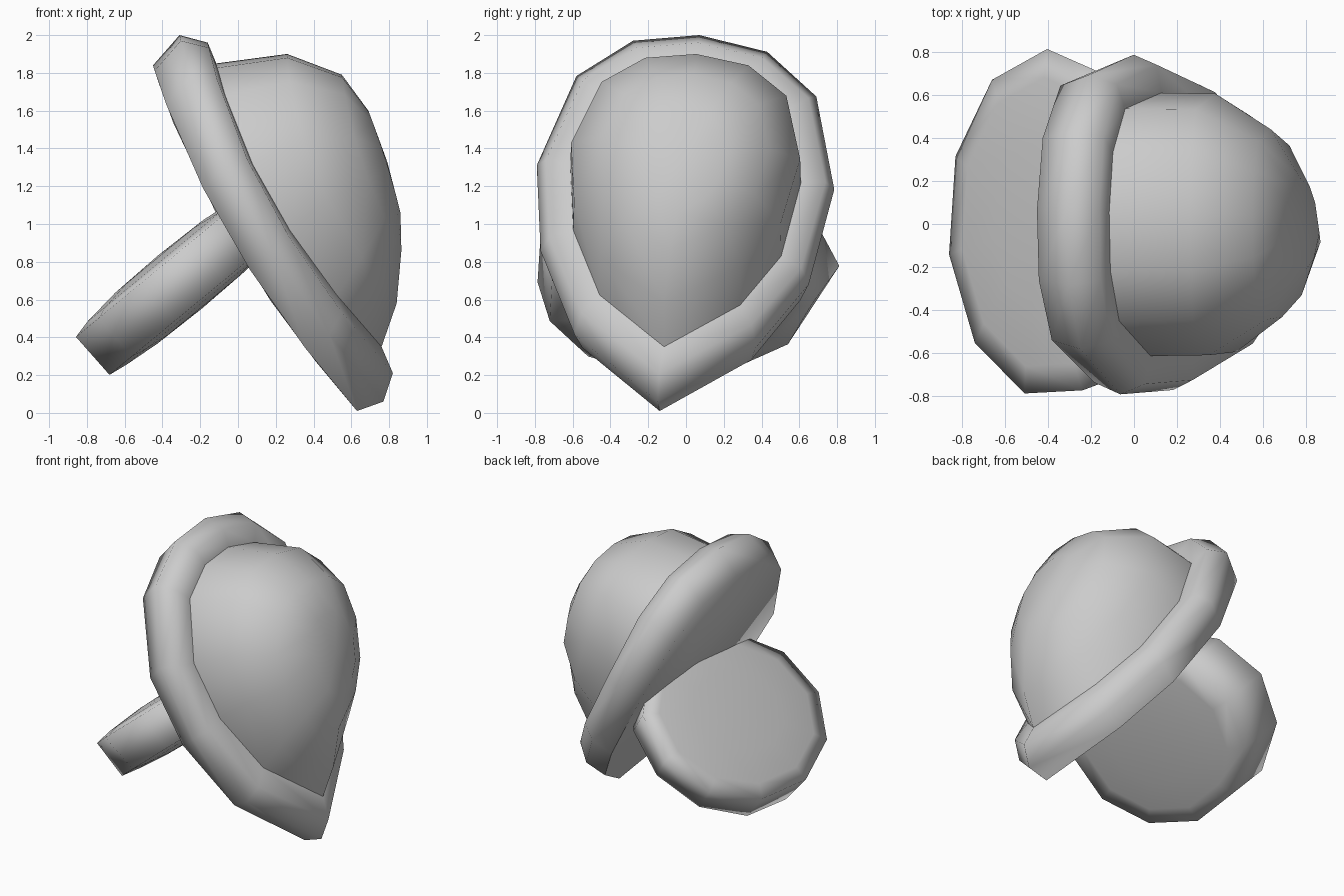
import bpy, bmesh, math
from mathutils import Vector

if "Cube" in bpy.data.objects:
    bpy.data.objects.remove(bpy.data.objects["Cube"])


def loft(name, rings, start=None, end=None, angle=40):
    """Skin closed rings of points; close the ends with centre points."""
    bm = bmesh.new()
    vr = [[bm.verts.new(p) for p in r] for r in rings]
    n = len(vr[0])
    for a, b in zip(vr, vr[1:]):
        for i in range(n):
            j = (i + 1) % n
            bm.faces.new((a[i], a[j], b[j], b[i]))
    for centre, r in ((start, vr[0]), (end, vr[-1])):
        if centre:
            c = bm.verts.new(centre)
            for i in range(n):
                bm.faces.new((r[i], r[(i + 1) % n], c))
    bmesh.ops.recalc_face_normals(bm, faces=bm.faces)
    me = bpy.data.meshes.new(name)
    bm.to_mesh(me)
    bm.free()
    ob = bpy.data.objects.new(name, me)
    bpy.context.collection.objects.link(ob)
    bpy.ops.object.select_all(action='DESELECT')
    ob.select_set(True)
    bpy.context.view_layer.objects.active = ob
    bpy.ops.object.shade_smooth_by_angle(angle=math.radians(angle))
    return ob


# Pointed shield outline (y, z)
outline = [(-.15, .03), (-.59, .39), (-.77, .84), (-.79, 1.3), (-.58, 1.78),
           (-.28, 1.97), (.07, 2.0), (.43, 1.91), (.69, 1.67), (.785, 1.17),
           (.65, .66), (.37, .32)]


def shield(top, bottom, width, sag):
    """Outline laid on the tilted line from bottom to top (x, z), bowed by sag."""
    pts = []
    for y, z in outline:
        t = (z - .03) / 1.97
        pts.append((bottom[0] + (top[0] - bottom[0]) * t + sag * 4 * t * (1 - t),
                    y * width,
                    bottom[1] + (top[1] - bottom[1]) * t))
    return pts


# Rounded shield-shaped plate
junction = shield((-.115, 1.85), (.76, .35), .775, -.13)
loft("shield_plate", [
    shield((-.45, 1.84), (.63, .01), .93, -.13),
    shield((-.31, 2.0), (.77, .06), 1.0, -.15),
    shield((-.16, 1.96), (.82, .21), .94, -.15),
    junction], start=(-.02, 0, .95), angle=75)

# Bulging dome on the plate
loft("dome", [
    junction,
    shield((.26, 1.9), (.84, .58), .77, -.13),
    shield((.55, 1.79), (.865, .86), .56, -.05),
    shield((.69, 1.6), (.86, 1.06), .27, .01)], end=(.79, -.02, 1.33), angle=80)

# Thick oval disc standing out from the back of the plate
origin = Vector((-.765, 0, .305))
along = Vector((.771, 0, .637))
across = Vector((-.637, 0, .771))


def oval(scale, w, narrow=1.0, shift=0.0):
    pts = []
    for k in range(11):
        a = math.radians(-10 + k * 360 / 11)
        pts.append(origin + along * (.6 - .61 * scale * math.cos(a)) + across * w
                   + Vector((0, .8 * scale * narrow * math.sin(a) + shift, 0)))
    return pts


loft("back_disc", [oval(.5, -.168, .88, -.04), oval(.82, -.15, .88, -.04),
                   oval(1, -.134, .88, -.04),
                   oval(1.015, .134), oval(.85, .158), oval(.5, .182)],
     start=origin + along * .6 - across * .175,
     end=origin + along * .6 + across * .19, angle=180)
